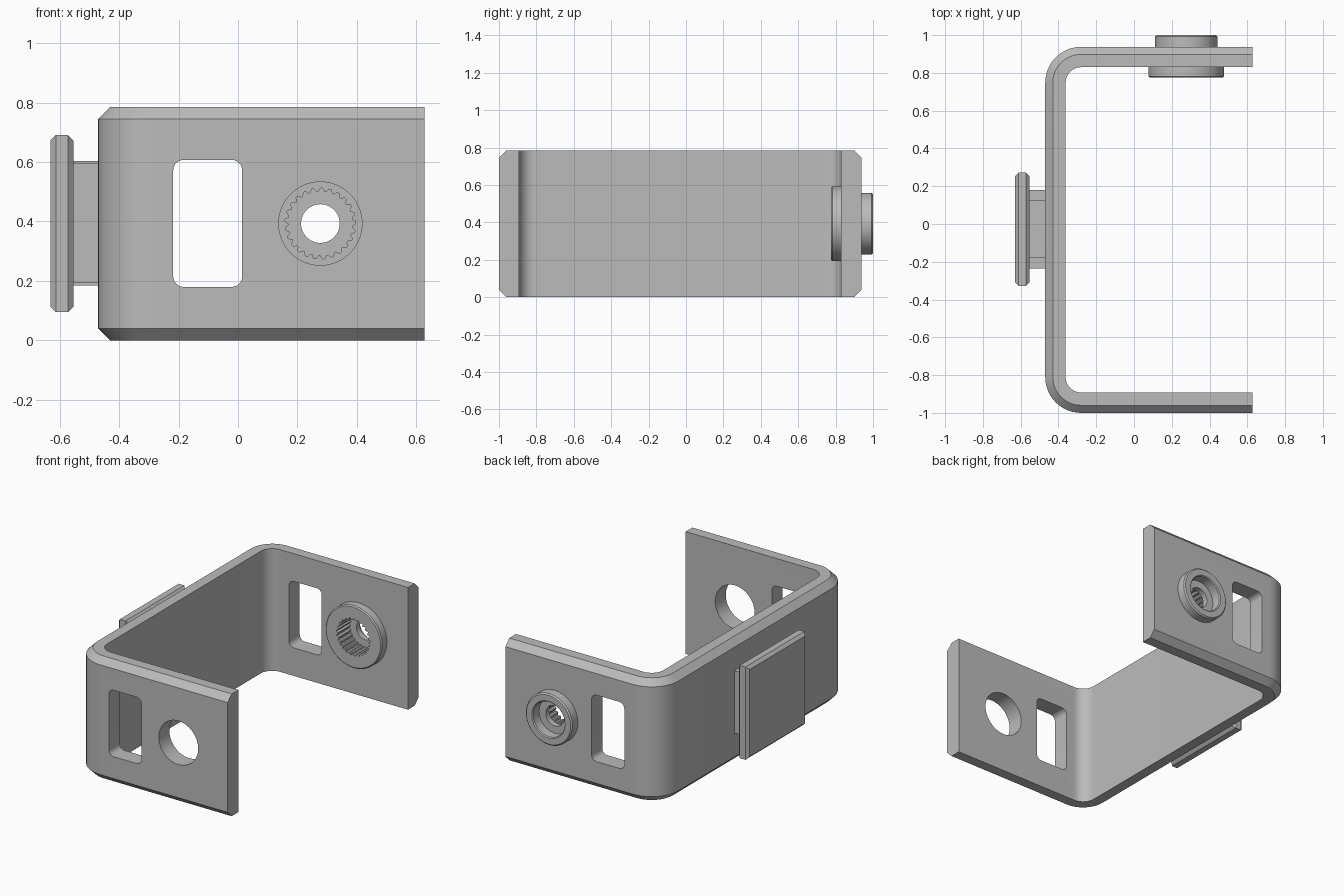
import bpy, bmesh, math
from mathutils import Vector

if "Cube" in bpy.data.objects:
    bpy.data.objects.remove(bpy.data.objects["Cube"])

grey = bpy.data.materials.new("grey plastic")
grey.diffuse_color = (0.5, 0.5, 0.5, 1)
grey.use_nodes = True
grey.node_tree.nodes["Principled BSDF"].inputs["Base Color"].default_value = grey.diffuse_color


def finish(name, bm, smooth=True):
    bmesh.ops.recalc_face_normals(bm, faces=bm.faces)
    me = bpy.data.meshes.new(name)
    bm.to_mesh(me)
    bm.free()
    me.materials.append(grey)
    ob = bpy.data.objects.new(name, me)
    bpy.context.collection.objects.link(ob)
    bpy.context.view_layer.objects.active = ob
    ob.select_set(True)
    if smooth:
        bpy.ops.object.shade_smooth_by_angle(angle=math.radians(30))
    ob.select_set(False)
    return ob


def loft(name, rings, loop=False, smooth=True):
    """Skin closed rings of points; cap the ends unless the rings form a loop."""
    bm = bmesh.new()
    vs = [[bm.verts.new(p) for p in r] for r in rings]
    n = len(vs[0])
    pairs = list(zip(vs, vs[1:])) + ([(vs[-1], vs[0])] if loop else [])
    for a, b in pairs:
        for i in range(n):
            j = (i + 1) % n
            bm.faces.new((a[i], a[j], b[j], b[i]))
    if not loop:
        bm.faces.new(vs[0])
        bm.faces.new(vs[-1])
    return finish(name, bm, smooth)


def cut(target, cutter):
    cutter.hide_render = True
    m = target.modifiers.new("cut", 'BOOLEAN')
    m.operation, m.solver, m.object = 'DIFFERENCE', 'EXACT', cutter
    bpy.context.view_layer.objects.active = target
    bpy.ops.object.modifier_apply(modifier=m.name)
    bpy.data.objects.remove(cutter)


# U-shaped bracket: a chamfered section swept round two bends
XL, XR, Y0, Y1, R, H, T, C = -0.47, 0.627, -1.0, 0.938, 0.19, 0.785, 0.108, 0.04
section = [(0, C), (0, H - C), (C, H), (T, H), (T, 0), (C, 0)]
stations = [(XR, Y1 - R, 90)]
stations += [(XL + R, Y1 - R, 90 + 7.5 * i) for i in range(13)]
stations += [(XL + R, Y0 + R, 180 + 7.5 * i) for i in range(13)]
stations += [(XR, Y0 + R, 270)]
rings = []
for cx, cy, deg in stations:
    a = math.radians(deg)
    rings.append([(cx + (R - d) * math.cos(a), cy + (R - d) * math.sin(a), z)
                  for d, z in section])
bracket = loft("bracket", rings)

# Rounded rectangular slots through both arms
x0, x1, z0, z1, r = -0.218, 0.014, 0.18, 0.607, 0.035
slot = []
for k, (cx, cz) in enumerate([(x1 - r, z1 - r), (x0 + r, z1 - r),
                              (x0 + r, z0 + r), (x1 - r, z0 + r)]):
    for i in range(7):
        a = math.radians(90 * k + 15 * i)
        slot.append((cx + r * math.cos(a), cz + r * math.sin(a)))
cut(bracket, loft("slot_cutter", [[(x, y, z) for x, z in slot] for y in (-1.2, 1.2)]))

# Round hole in the front arm, hub seat in the rear arm
HX, HZ, TEETH = 0.277, 0.393, 25
N = TEETH * 4


def ring(rad, y):
    pts = []
    for i in range(N):
        rr = (0.119, 0.119, 0.108, 0.108)[i % 4] if rad == "spline" else rad
        a = 2 * math.pi * i / N
        pts.append((HX + rr * math.cos(a), y, HZ + rr * math.sin(a)))
    return pts


cut(bracket, loft("hole_cutter", [ring(0.14, -1.2), ring(0.14, -0.5)]))
cut(bracket, loft("seat_cutter", [ring(0.162, 0.5), ring(0.162, 1.2)]))
bpy.context.view_layer.objects.active = bracket
bracket.select_set(True)
bpy.ops.object.shade_smooth_by_angle(angle=math.radians(30))
bracket.select_set(False)

# Hub: flange inside, collar outside, toothed socket and stepped bore
hub = [(0.193, 0.775), (0.2, 0.782), (0.2, 0.832), (0.165, 0.832), (0.165, 0.992),
       (0.157, 1.0), (0.118, 1.0), (0.112, 0.994), (0.112, 0.935), (0.065, 0.935),
       (0.065, 0.9), ("spline", 0.9), ("spline", 0.775)]
loft("splined_hub", [ring(rad, y) for rad, y in hub], loop=True)


# Mounting block on the base: neck and chamfered plate
def rect(x, ya, yb, za, zb, inset=0):
    ya, yb, za, zb = ya + inset, yb - inset, za + inset, zb - inset
    return [(x, ya, za), (x, yb, za), (x, yb, zb), (x, ya, zb)]


neck = [(-0.235, 0.193), (-0.18, 0.193), (-0.18, 0.185), (0.125, 0.185),
        (0.125, 0.193), (0.18, 0.193), (0.18, 0.595), (0.125, 0.595),
        (0.125, 0.603), (-0.18, 0.603), (-0.18, 0.595), (-0.235, 0.595)]
loft("mount_neck", [[(x, y, z) for y, z in neck] for x in (-0.56, -0.465)], smooth=False)
plate = (-0.327, 0.272, 0.095, 0.691)
loft("mount_plate", [rect(x, *plate, i) for x, i in
                     [(-0.63, 0.018), (-0.612, 0), (-0.572, 0), (-0.554, 0.018)]],
     smooth=False)
